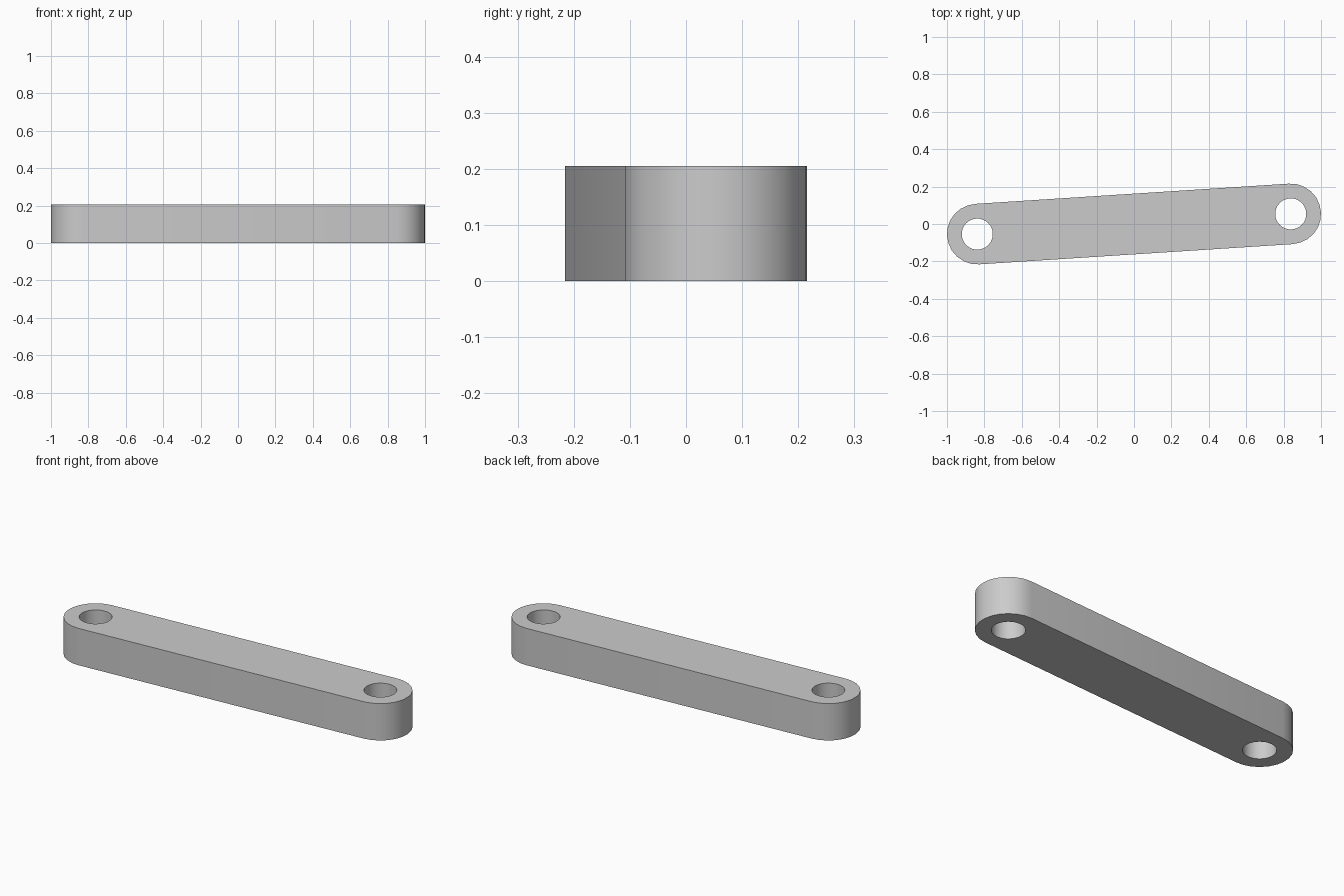
import bpy
import bmesh
from math import atan2, cos, sin, pi, radians
from mathutils import Vector

cube = bpy.data.objects.get("Cube")
if cube:
    bpy.data.objects.remove(cube)

PIVOT = Vector((0.838, 0.054, 0))
END_RADIUS, HOLE_RADIUS, HEIGHT = 0.162, 0.083, 0.205
TILT = atan2(PIVOT.y, PIVOT.x)

grey = bpy.data.materials.new("plain grey")
grey.use_nodes = True
colour = (0.6, 0.6, 0.6, 1)
grey.diffuse_color = colour
grey.node_tree.nodes["Principled BSDF"].inputs["Base Color"].default_value = colour


def arc(centre, radius, start, sweep, steps, closed=False):
    count = steps if closed else steps + 1
    angles = [start + sweep * i / steps for i in range(count)]
    return [centre + Vector((cos(a), sin(a), 0)) * radius for a in angles]


def add_loop(bm, points):
    verts = [bm.verts.new(p) for p in points]
    return [bm.edges.new((v, verts[i - 1])) for i, v in enumerate(verts)]


# Rounded outline with a pivot hole at each end
bm = bmesh.new()
outline = []
for side, start in ((1, TILT - pi / 2), (-1, TILT + pi / 2)):
    outline += arc(PIVOT * side, END_RADIUS, start, pi, 12)
edges = add_loop(bm, outline)
for side in (1, -1):
    edges += add_loop(bm, arc(PIVOT * side, HOLE_RADIUS, TILT, 2 * pi, 32, True))
bmesh.ops.triangle_fill(bm, edges=edges, use_beauty=True, normal=(0, 0, 1))

# Thickness of the bar
base = bm.faces[:]
result = bmesh.ops.extrude_face_region(bm, geom=base, use_keep_orig=True)
top_verts = [g for g in result["geom"] if isinstance(g, bmesh.types.BMVert)]
bmesh.ops.translate(bm, vec=(0, 0, HEIGHT), verts=top_verts)
bmesh.ops.recalc_face_normals(bm, faces=bm.faces)
bmesh.ops.dissolve_limit(bm, angle_limit=radians(1), verts=bm.verts, edges=bm.edges)

mesh = bpy.data.meshes.new("link_bar")
bm.to_mesh(mesh)
bm.free()
mesh.materials.append(grey)
link_bar = bpy.data.objects.new("link_bar", mesh)
bpy.context.collection.objects.link(link_bar)

# Smooth round ends and holes, crisp rims
bpy.ops.object.select_all(action="DESELECT")
link_bar.select_set(True)
bpy.context.view_layer.objects.active = link_bar
bpy.ops.object.shade_smooth_by_angle(angle=radians(30))
